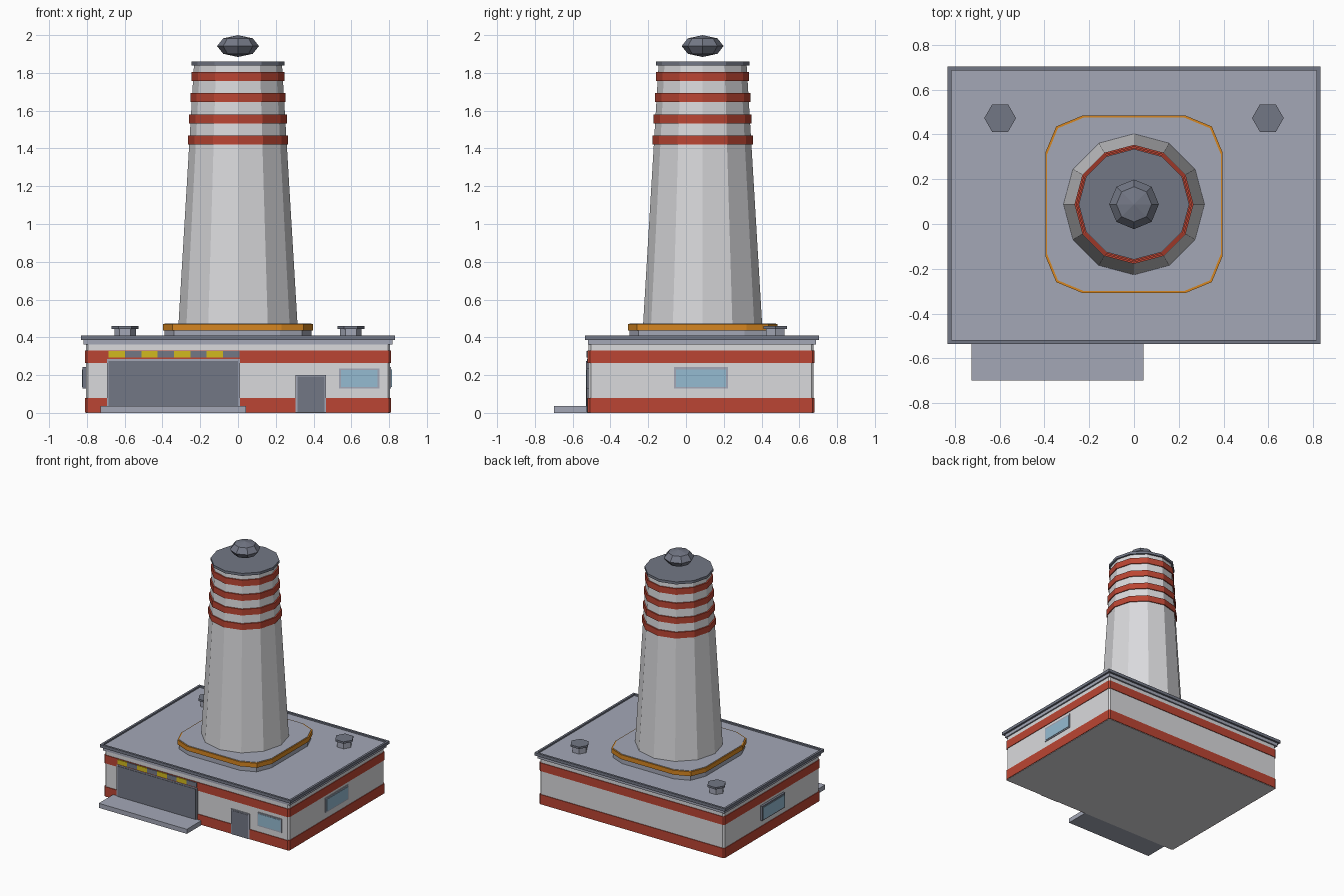
import bpy, bmesh, math
from mathutils import Matrix

cube = bpy.data.objects.get("Cube")
if cube:
    bpy.data.objects.remove(cube, do_unlink=True)


def material(name, r, g, b):
    m = bpy.data.materials.new(name)
    m.use_nodes = True
    m.diffuse_color = (r, g, b, 1)
    m.node_tree.nodes["Principled BSDF"].inputs["Base Color"].default_value = (r, g, b, 1)
    return m


WHITE = material("wall white", 0.70, 0.70, 0.72)
GREY = material("roof grey", 0.37, 0.39, 0.47)
DARK = material("dark grey", 0.17, 0.185, 0.235)
RED = material("stripe red", 0.50, 0.06, 0.033)
ORANGE = material("trim orange", 0.67, 0.24, 0.015)
YELLOW = material("hazard yellow", 0.64, 0.49, 0.013)
GLASS = material("window blue", 0.30, 0.50, 0.64)


def finish(name, bm, mat):
    bmesh.ops.recalc_face_normals(bm, faces=bm.faces)
    mesh = bpy.data.meshes.new(name)
    bm.to_mesh(mesh)
    bm.free()
    mesh.materials.append(mat)
    ob = bpy.data.objects.new(name, mesh)
    bpy.context.collection.objects.link(ob)
    return ob


def box(name, mat, x, y, z, bevel=0, segments=1):
    """Box from (min, max) spans, with optional rounding of the upright edges."""
    bm = bmesh.new()
    bmesh.ops.create_cube(bm, size=1)
    for v in bm.verts:
        v.co = [(s[0] + s[1]) / 2 + c * (s[1] - s[0]) for s, c in zip((x, y, z), v.co)]
    if bevel:
        upright = [e for e in bm.edges
                   if abs(e.verts[0].co.z - e.verts[1].co.z) > 0.001]
        bmesh.ops.bevel(bm, geom=upright, offset=bevel, segments=segments,
                        profile=0.5, affect='EDGES')
    return finish(name, bm, mat)


def prism(name, mat, x, y, z, r0, r1, sides):
    bm = bmesh.new()
    bmesh.ops.create_cone(bm, cap_ends=True, segments=sides, radius1=r0, radius2=r1,
                          depth=z[1] - z[0],
                          matrix=Matrix.Translation((x, y, (z[0] + z[1]) / 2)))
    # put a corner on the +x axis
    turn = 0 if sides % 4 == 0 else math.pi / 2
    bmesh.ops.rotate(bm, verts=bm.verts, cent=(x, y, 0),
                     matrix=Matrix.Rotation(turn, 3, 'Z'))
    return finish(name, bm, mat)


# Main hall with two stripes
X, Y0, Y1 = 0.806, -0.516, 0.676
box("hall", WHITE, (-X, X), (Y0, Y1), (0, 0.365), 0.012)
for name, z in (("lower_stripe", (0.003, 0.08)), ("upper_stripe", (0.265, 0.33))):
    box(name, RED, (-X - 0.005, X + 0.005), (Y0 - 0.005, Y1 + 0.005), z, 0.012)

# Roof slab with raised rim
RX, R0, R1, RIM = 0.832, -0.535, 0.703, 0.012
box("roof_slab", GREY, (-RX + 0.015, RX - 0.015), (R0 + 0.015, R1 - 0.015), (0.362, 0.398))
rim_z = (0.387, 0.41)
for s in (-1, 1):
    edge = sorted((s * RX, s * (RX - RIM - 0.005)))
    box("roof_rim_side", DARK, edge, (R0, R1), rim_z)
for name, y in (("roof_rim_front", (R0, R0 + RIM + 0.005)),
                ("roof_rim_back", (R1 - RIM - 0.005, R1))):
    box(name, DARK, (-RX, RX), y, rim_z)

# Rounded tower pad with trim
CY = 0.088


def pad(name, mat, half, z):
    box(name, mat, (-half, half), (CY - half, CY + half), z, 0.165, 2)


pad("tower_pad", GREY, 0.388, (0.39, 0.473))
pad("pad_trim", ORANGE, 0.396, (0.435, 0.47))

# Tapered tower, rings and cap
BASE, TOP, RB, RT = 0.47, 1.845, 0.315, 0.233
prism("tower", WHITE, 0, CY, (BASE, TOP), RB, RT, 12)
for i in range(4):
    z = 1.445 + i * 0.112
    r = RB + (RT - RB) * (z - BASE) / (TOP - BASE) + 0.009
    prism("tower_ring", RED, 0, CY, (z - 0.024, z + 0.024), r, r, 12)
prism("tower_cap", DARK, 0, CY, (1.84, 1.86), 0.247, 0.247, 12)

# Floating puff above the tower
bm = bmesh.new()
bmesh.ops.create_uvsphere(bm, u_segments=8, v_segments=4, radius=0.111)
bmesh.ops.scale(bm, vec=(1, 1, 0.52), verts=bm.verts)
bmesh.ops.translate(bm, vec=(0, CY, 1.942), verts=bm.verts)
finish("puff", bm, DARK)

# Roof vents
for x in (-0.598, 0.598):
    prism("vent_stem", GREY, x, 0.473, (0.39, 0.447), 0.057, 0.057, 6)
    prism("vent_cap", DARK, x, 0.473, (0.445, 0.46), 0.071, 0.071, 6)

# Gate, loading ramp and hazard strip
F = Y0 - 0.005
box("gate_frame", GREY, (-0.694, 0.01), (F - 0.004, Y0), (0.003, 0.285))
box("gate", DARK, (-0.685, 0.001), (F - 0.008, Y0), (0.01, 0.276))
box("loading_ramp", GREY, (-0.727, 0.043), (-0.70, Y0), (0, 0.036))
for i in range(8):
    x = -0.685 + i * 0.0865
    box("hazard_block", DARK if i % 2 else YELLOW, (x, x + 0.0865),
        (F - 0.007, Y0), (0.292, 0.327))

# Front door and front window
box("door_frame", GREY, (0.305, 0.467), (F - 0.004, Y0), (0.003, 0.201))
box("door", DARK, (0.315, 0.457), (F - 0.007, Y0), (0.005, 0.193))
box("front_window_frame", GREY, (0.535, 0.748), (F - 0.002, Y0), (0.128, 0.236))
box("front_window_glass", GLASS, (0.545, 0.738), (F - 0.005, Y0), (0.137, 0.227))

# Side windows, the right one standing further out
for side, s, out, mat in (("left", 1, 0.811, GREY), ("right", -1, 0.823, DARK)):
    box(side + "_window_frame", mat, sorted((s * 0.79, s * out)), (-0.063, 0.223), (0.128, 0.243))
    box(side + "_window_glass", GLASS, sorted((s * 0.79, s * (out + 0.003))),
        (-0.052, 0.212), (0.137, 0.23))
